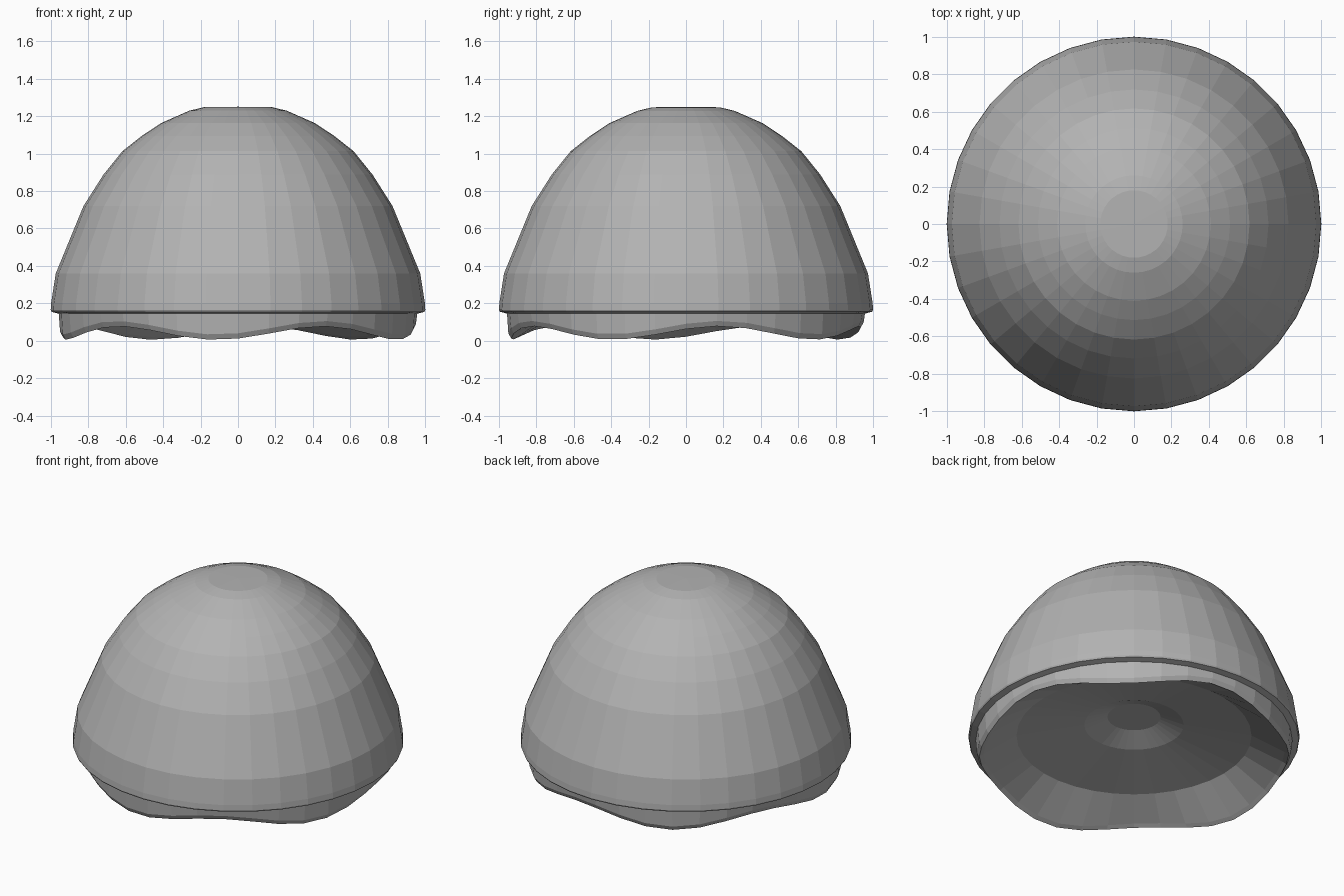
import bpy, bmesh, math

if "Cube" in bpy.data.objects:
    bpy.data.objects.remove(bpy.data.objects["Cube"])

SEG = 36

grey = bpy.data.materials.new("plain grey")
grey.diffuse_color = (0.45, 0.45, 0.45, 1)
grey.use_nodes = True
grey.node_tree.nodes["Principled BSDF"].inputs["Base Color"].default_value = grey.diffuse_color


def wave(a):
    """Height of the scalloped rim at angle a: five shallow lobes."""
    return 0.042 - 0.036 * math.cos(5 * (a - math.radians(47)))


def lathe(name, profile):
    """Revolve (radius, height, wave share) points; zero radius closes the end."""
    bm = bmesh.new()
    rings = []
    for r, z, w in profile:
        if r == 0:
            rings.append([bm.verts.new((0, 0, z))] * SEG)
            continue
        ring = []
        for i in range(SEG):
            a = 2 * math.pi * i / SEG
            ring.append(bm.verts.new((r * math.cos(a), r * math.sin(a), z + w * wave(a))))
        rings.append(ring)
    for lo, hi in zip(rings, rings[1:]):
        for i in range(SEG):
            j = (i + 1) % SEG
            bm.faces.new(list(dict.fromkeys((lo[i], lo[j], hi[j], hi[i]))))
    bmesh.ops.recalc_face_normals(bm, faces=bm.faces[:])
    mesh = bpy.data.meshes.new(name)
    bm.to_mesh(mesh)
    bm.free()
    mesh.materials.append(grey)
    ob = bpy.data.objects.new(name, mesh)
    bpy.context.collection.objects.link(ob)
    return ob


# Closed shell: hollow underside, scalloped skirt, overhanging lip, dome
lathe("domed_cap", [
    # hollow underside with a small central recess
    (0, 0.31, 0), (0.16, 0.31, 0), (0.30, 0.255, 0), (0.71, 0.18, 0),
    # sloping inner wall and wavy rim
    (0.91, 0.015, 1), (0.935, 0, 1), (0.95, 0.028, 1),
    # skirt and lip
    (0.957, 0.145, 0), (0.995, 0.155, 0), (1.0, 0.165, 0), (0.998, 0.2, 0),
    # dome
    (0.973, 0.36, 0), (0.825, 0.72, 0), (0.718, 0.888, 0), (0.617, 1.013, 0),
    (0.513, 1.095, 0), (0.41, 1.163, 0), (0.26, 1.229, 0), (0.18, 1.248, 0),
    (0, 1.25, 0),
])
